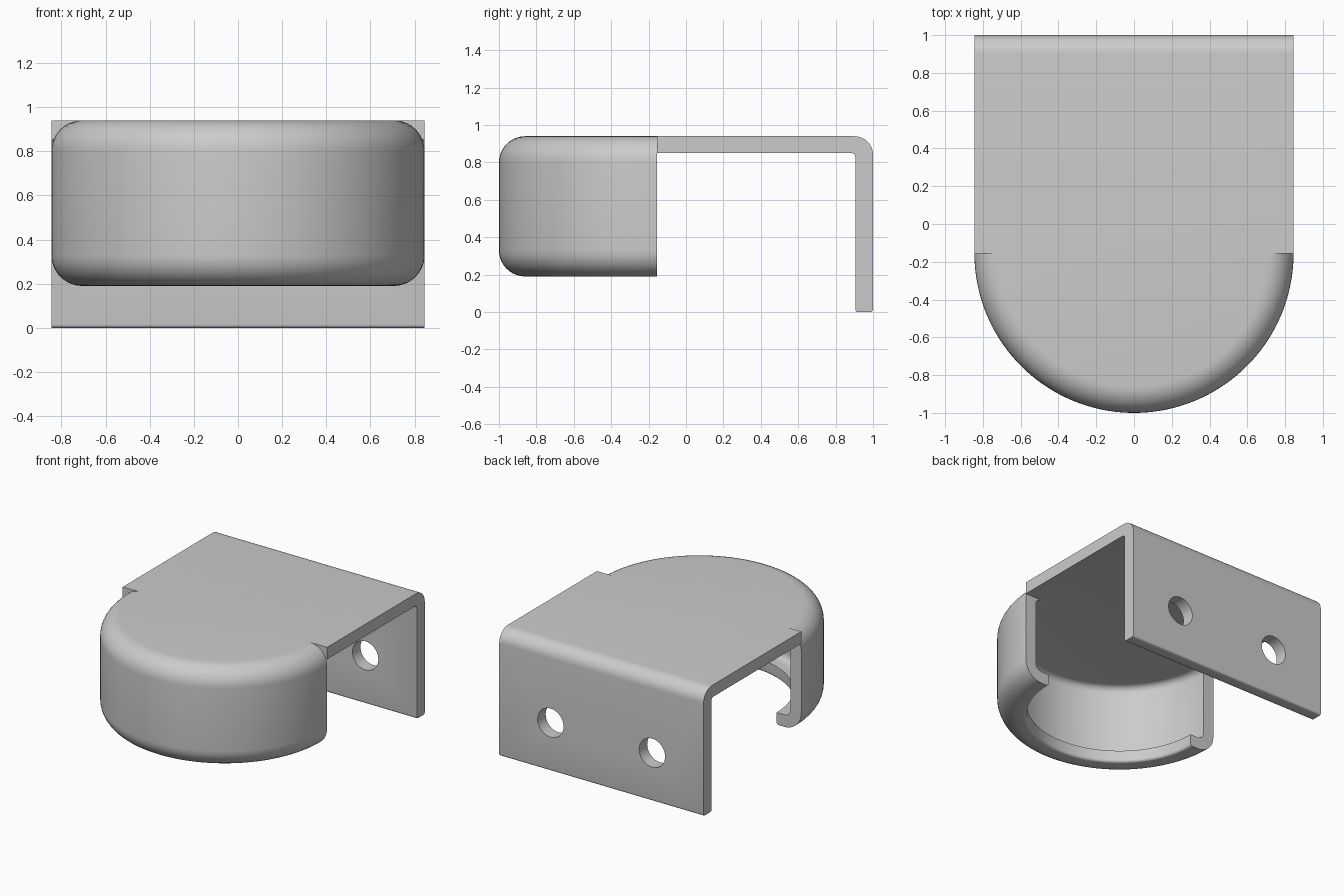
import bpy, bmesh
from math import sin, cos, pi, radians

if "Cube" in bpy.data.objects:
    bpy.data.objects.remove(bpy.data.objects["Cube"])

W, T, TOP = 0.845, 0.09, 0.94      # half width, sheet thickness, top height
CY, BOT, R = -0.155, 0.19, 0.14    # cup centre y, cup underside, outer fillet


def arc(cx, cz, r, a0, a1, n=10):
    return [(cx + r * cos(radians(a0 + (a1 - a0) * i / n)),
             cz + r * sin(radians(a0 + (a1 - a0) * i / n))) for i in range(n + 1)]


def finish(bm, name):
    bmesh.ops.remove_doubles(bm, verts=bm.verts[:], dist=1e-5)
    bmesh.ops.recalc_face_normals(bm, faces=bm.faces[:])
    me = bpy.data.meshes.new(name)
    bm.to_mesh(me)
    bm.free()
    ob = bpy.data.objects.new(name, me)
    bpy.context.collection.objects.link(ob)
    return ob


def boolean(ob, other, op):
    m = ob.modifiers.new(op, 'BOOLEAN')
    m.operation, m.object, m.solver = op, other, 'EXACT'
    bpy.context.view_layer.objects.active = ob
    bpy.ops.object.modifier_apply(modifier=m.name)
    bpy.data.objects.remove(other)


# Bent sheet: L profile in y, z extruded across x
prof = [(CY, TOP)] + arc(0.90, TOP - 0.10, 0.10, 90, 0)
prof += arc(0.985, 0.015, 0.015, 0, -90, 4) + arc(1 - T - 0.005 + 0.015, 0.015, 0.015, -90, -180, 4)
prof += arc(0.885, TOP - T - 0.02, 0.02, 0, 90, 4) + [(CY, TOP - T)]
bm = bmesh.new()
face = bm.faces.new([bm.verts.new((-W, y, z)) for y, z in prof])
ext = bmesh.ops.extrude_face_region(bm, geom=[face], use_keep_orig=True)
bmesh.ops.translate(bm, vec=(2 * W, 0, 0),
                    verts=[g for g in ext['geom'] if isinstance(g, bmesh.types.BMVert)])
plate = finish(bm, "mounting_plate")

# Two screw holes in the back wall
for x in (-0.42, 0.42):
    bpy.ops.mesh.primitive_cylinder_add(vertices=48, radius=0.107, depth=0.4,
                                        location=(x, 0.95, 0.36), rotation=(pi / 2, 0, 0))
    cutter = bpy.context.object
    cutter.hide_render = True
    boolean(plate, cutter, 'DIFFERENCE')

# Half-round cup: C section with an inward lip, revolved through 180 degrees
c, ri = W - R, R - T
sec = [(0, TOP)] + arc(c, TOP - R, R, 90, 0) + arc(c, BOT + R, R, 0, -90)
sec += arc(0.66, BOT + 0.02, 0.02, -90, -180, 4) + [(0.64, BOT + T)]
sec += arc(c, BOT + R, ri, -90, 0, 6) + arc(c, TOP - R, ri, 0, 90, 6) + [(0, TOP - T)]
N = 72
bm = bmesh.new()
rings = []
for i in range(N + 1):
    a = pi + pi * i / N
    s = 0.0 if i in (0, N) else sin(a)
    rings.append([bm.verts.new((r * cos(a), CY + r * s, z)) for r, z in sec])
for p, q in zip(rings, rings[1:]):
    for j in range(len(sec) - 1):
        bm.faces.new((p[j], p[j + 1], q[j + 1], q[j]))
bm.faces.new(rings[0])
bm.faces.new(rings[-1])
cup = finish(bm, "half_round_cup")

# Fuse into one body and shade
boolean(plate, cup, 'UNION')
plate.name = "hooded_bracket"
bpy.ops.object.select_all(action='DESELECT')
plate.select_set(True)
bpy.context.view_layer.objects.active = plate
bpy.ops.object.shade_smooth_by_angle(angle=radians(30))
